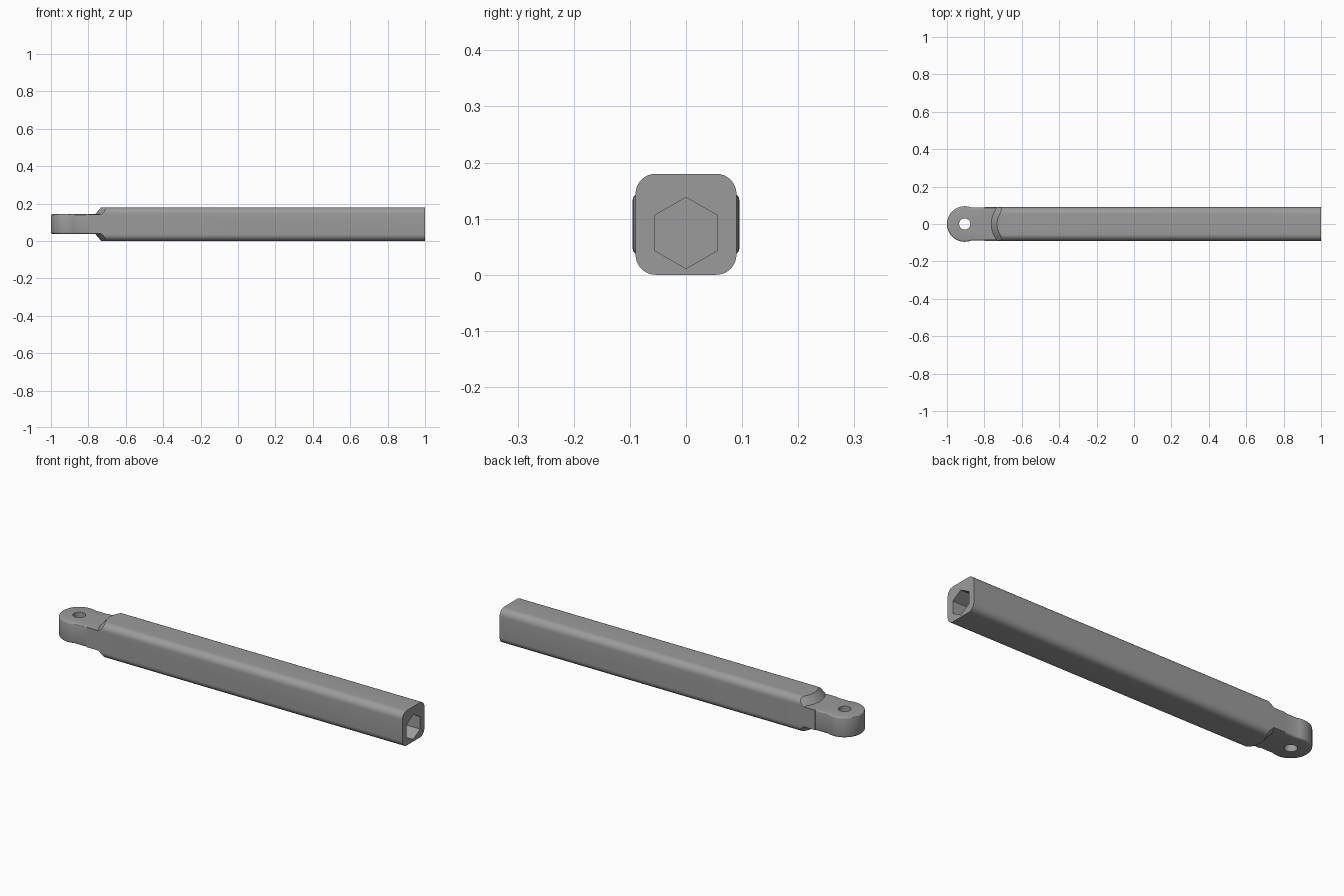
import bpy, bmesh, math

if "Cube" in bpy.data.objects:
    bpy.data.objects.remove(bpy.data.objects["Cube"])

grey = bpy.data.materials.new("plain grey")
grey.diffuse_color = (0.33, 0.33, 0.33, 1)
grey.use_nodes = True
grey.node_tree.nodes["Principled BSDF"].inputs["Base Color"].default_value = grey.diffuse_color

MID = 0.09        # height of the long axis
EYE_X = -0.905    # pin hole position
NOSE_X = -0.625   # centre of the conical shoulder


def loft(name, ring_a, ring_b):
    """Closed solid between two rings with the same number of points."""
    bm = bmesh.new()
    a = [bm.verts.new(p) for p in ring_a]
    b = [bm.verts.new(p) for p in ring_b]
    n = len(a)
    bm.faces.new(a)
    bm.faces.new(b)
    for i in range(n):
        bm.faces.new((a[i], a[(i + 1) % n], b[(i + 1) % n], b[i]))
    bmesh.ops.recalc_face_normals(bm, faces=bm.faces)
    me = bpy.data.meshes.new(name)
    bm.to_mesh(me)
    bm.free()
    me.materials.append(grey)
    ob = bpy.data.objects.new(name, me)
    bpy.context.collection.objects.link(ob)
    return ob


def arc(cx, cy, r, start, end, n):
    return [(cx + r * math.cos(math.radians(start + (end - start) * i / n)),
             cy + r * math.sin(math.radians(start + (end - start) * i / n)))
            for i in range(n + 1)]


def boolean(target, tool, operation):
    m = target.modifiers.new(operation, 'BOOLEAN')
    m.object, m.operation, m.solver = tool, operation, 'EXACT'
    bpy.context.view_layer.objects.active = target
    bpy.ops.object.modifier_apply(modifier=m.name)
    bpy.data.objects.remove(tool)


# Long bar with rounded corners
half, r = 0.09, 0.036
section = []
for k, (sy, sz) in enumerate([(1, 1), (-1, 1), (-1, -1), (1, -1)]):
    section += arc(sy * (half - r), MID + sz * (half - r), r, 90 * k, 90 * k + 90, 8)
bar = loft("handle_bar", [(-0.80, y, z) for y, z in section],
           [(1, y, z) for y, z in section])

# Conical shoulders above and below the tongue
def shoulder(radius):
    return ([(NOSE_X, 0.2), (-1.1, 0.2), (-1.1, -0.2), (NOSE_X, -0.2)]
            + arc(NOSE_X, 0, radius, 270, 90, 32))

for side in (1, -1):
    low = [(x, y, MID + side * 0.051) for x, y in shoulder(0.14)]
    high = [(x, y, MID + side * 0.11) for x, y in shoulder(0.09)]
    boolean(bar, loft("shoulder_cutter", low, high), 'DIFFERENCE')

# Flat tongue with a round eye and softened edges
neck = 0.0885
swing = math.degrees(math.asin(neck / 0.095))
outline = [(-0.70, neck)] + arc(EYE_X, 0, 0.095, swing, 360 - swing, 40) + [(-0.70, -neck)]
tongue = loft("tongue", [(x, y, MID - 0.053) for x, y in outline],
              [(x, y, MID + 0.053) for x, y in outline])
bm = bmesh.new()
bm.from_mesh(tongue.data)
rim = [e for e in bm.edges
       if abs(e.verts[0].co.z - e.verts[1].co.z) < 1e-5
       and min(v.co.x for v in e.verts) < -0.71]
bmesh.ops.bevel(bm, geom=rim, offset=0.009, segments=3, profile=0.5, affect='EDGES')
bm.to_mesh(tongue.data)
bm.free()
boolean(bar, tongue, 'UNION')

# Pin hole
ring = arc(EYE_X, 0, 0.03, 0, 360, 32)[:-1]
boolean(bar, loft("pin_cutter", [(x, y, -0.1) for x, y in ring],
                  [(x, y, 0.3) for x, y in ring]), 'DIFFERENCE')

# Hexagonal socket in the far end
ring = arc(0, 0.0745, 0.0635, 90, 450, 6)[:-1]
boolean(bar, loft("socket_cutter", [(0.7, y, z) for y, z in ring],
                  [(1.1, y, z) for y, z in ring]), 'DIFFERENCE')

bpy.ops.object.select_all(action='DESELECT')
bar.select_set(True)
bpy.context.view_layer.objects.active = bar
bpy.ops.object.shade_smooth_by_angle(angle=math.radians(30))
